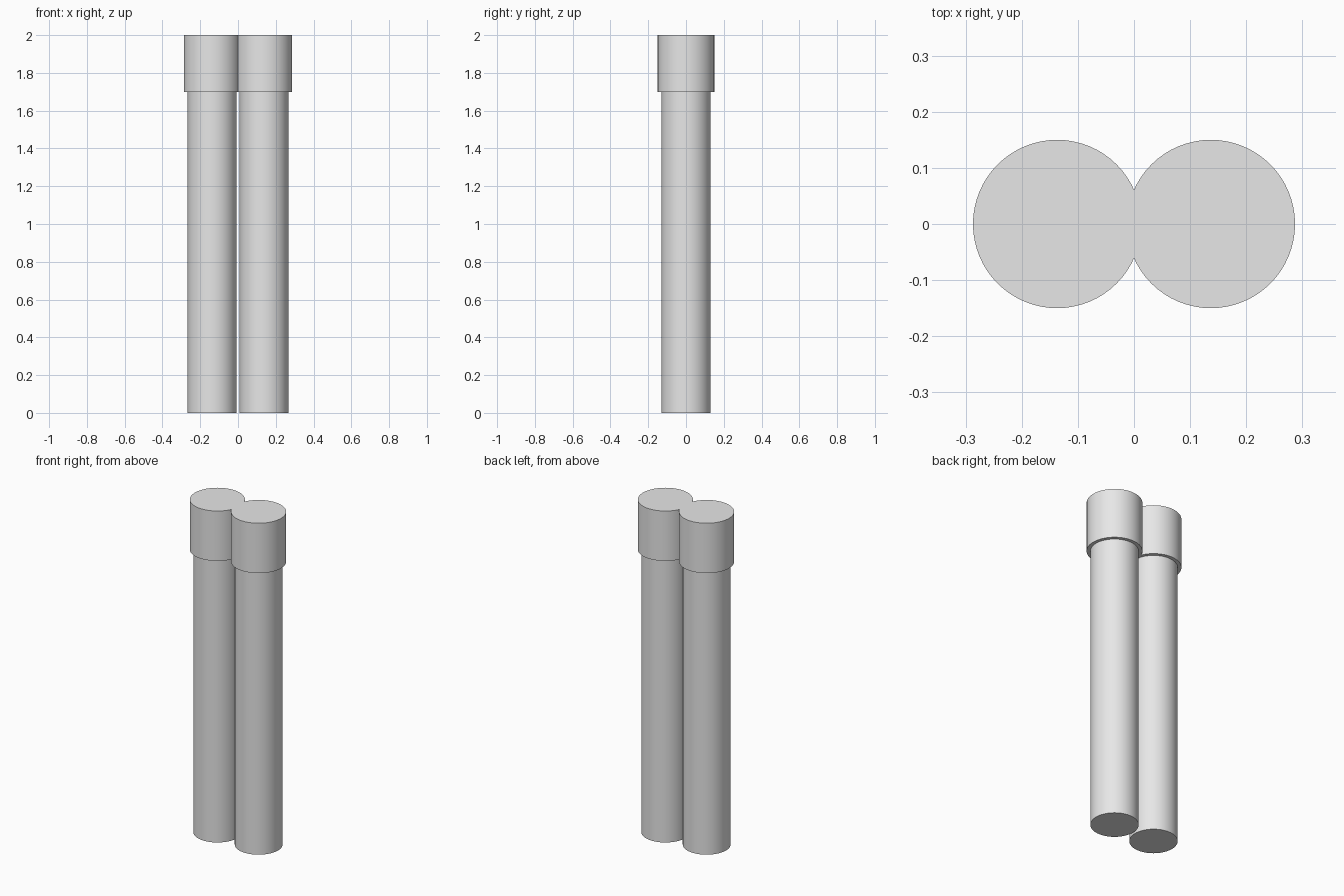
import bpy
import bmesh
import math
from mathutils import Vector

default_cube = bpy.data.objects.get("Cube")
if default_cube:
    bpy.data.objects.remove(default_cube, do_unlink=True)

HEIGHT = 2.0
CAP_BOTTOM = 1.7
ROD_RADIUS = 0.13
CAP_RADIUS = 0.15
OFFSET = 0.137
SEGMENTS = 64

# Single plain grey colour
grey = bpy.data.materials.new("plain_grey")
grey.use_nodes = True
colour = (0.8, 0.8, 0.8, 1.0)
grey.diffuse_color = colour
grey.node_tree.nodes["Principled BSDF"].inputs["Base Color"].default_value = colour

# One rod with a wider cap, turned from a stepped profile
profile = [(0, 0), (ROD_RADIUS, 0), (ROD_RADIUS, CAP_BOTTOM),
           (CAP_RADIUS, CAP_BOTTOM), (CAP_RADIUS, HEIGHT), (0, HEIGHT)]
bm = bmesh.new()
verts = [bm.verts.new((OFFSET + r, 0, z)) for r, z in profile]
edges = [bm.edges.new(pair) for pair in zip(verts, verts[1:])]
bmesh.ops.spin(bm, geom=verts + edges, cent=(OFFSET, 0, 0), axis=(0, 0, 1),
               angle=math.tau, steps=SEGMENTS, use_merge=False)
bmesh.ops.remove_doubles(bm, verts=bm.verts, dist=0.0001)

# Trim the cap at the centre plane, where the two caps fuse
bmesh.ops.bisect_plane(bm, geom=bm.verts[:] + bm.edges[:] + bm.faces[:],
                       plane_co=Vector((0, 0, 0)), plane_no=Vector((-1, 0, 0)),
                       clear_outer=True)
bmesh.ops.recalc_face_normals(bm, faces=bm.faces)
top = max(bm.faces, key=lambda f: f.calc_center_median().z)
if top.normal.z < 0:
    bmesh.ops.reverse_faces(bm, faces=bm.faces)

mesh = bpy.data.meshes.new("twin_capped_rods")
bm.to_mesh(mesh)
bm.free()
mesh.materials.append(grey)
rods = bpy.data.objects.new("twin_capped_rods", mesh)
bpy.context.collection.objects.link(rods)

# Mirror into the joined pair
mirror = rods.modifiers.new("mirror", 'MIRROR')
mirror.use_axis[0] = True
mirror.merge_threshold = 0.0005
for other in bpy.context.selected_objects:
    other.select_set(False)
bpy.context.view_layer.objects.active = rods
rods.select_set(True)
bpy.ops.object.modifier_apply(modifier=mirror.name)
bpy.ops.object.shade_smooth_by_angle(angle=math.radians(30))
